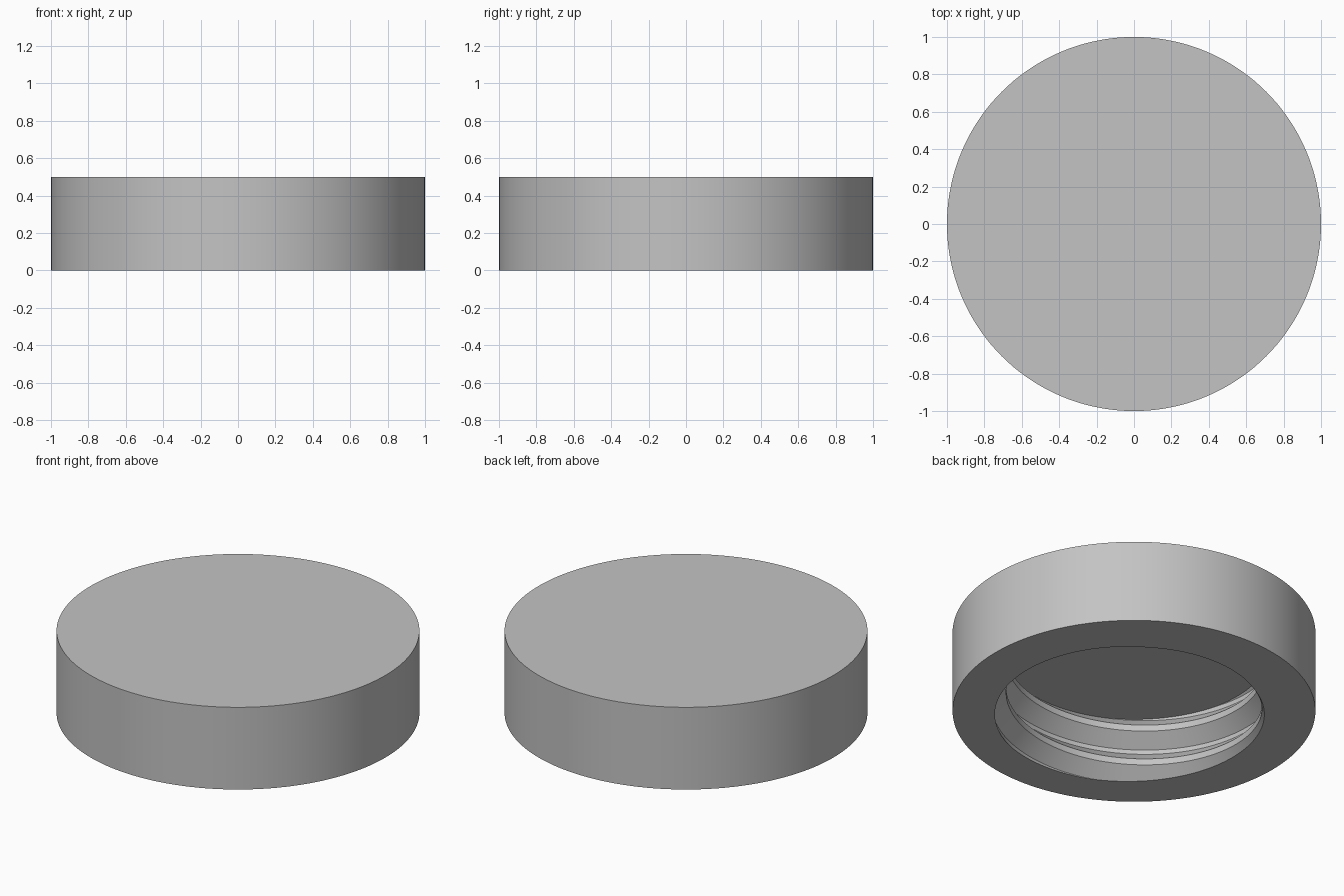
import bpy
import bmesh
from math import cos, sin, radians, pi

if "Cube" in bpy.data.objects:
    bpy.data.objects.remove(bpy.data.objects["Cube"], do_unlink=True)

SEGMENTS = 144
RADIUS, HEIGHT, DEPTH = 1.0, 0.5, 0.4       # outer size and depth of the bore
CREST, ROOT, PITCH = 0.705, 0.785, 0.215    # thread radii and rise per turn
START = radians(88)                         # angle where the crest meets the rim
# One thread pitch: (height from the crest middle, radius)
PROFILE = [(-0.019, CREST), (0.019, CREST), (0.094, ROOT), (0.121, ROOT)]

bm = bmesh.new()
cache = {}


def vert(radius, angle, z):
    """Return a shared vertex at cylindrical coordinates."""
    co = (radius * cos(angle), radius * sin(angle), z)
    key = tuple(round(c, 5) for c in co)
    if key not in cache:
        cache[key] = bm.verts.new(co)
    return cache[key]


def face(*corners):
    """Make a face, skipping collapsed corners."""
    unique = list(dict.fromkeys(corners))
    if len(unique) > 2 and not bm.faces.get(unique):
        bm.faces.new(unique)


def clip(points, limit, below):
    """Collapse the profile points past a limit onto the limit."""
    for (z0, r0), (z1, r1) in zip(points, points[1:]):
        if z0 <= limit < z1:
            edge = (limit, r0 + (r1 - r0) * (limit - z0) / (z1 - z0))
    return [edge if (z < limit if below else z > limit) else (z, r) for z, r in points]


def thread_column(angle):
    """Vertices of the bore wall at one angle, from rim to ceiling."""
    lift = PITCH * (angle - START) / (2 * pi)
    points = [(lift + turn * PITCH + dz, r) for turn in range(-3, 5) for dz, r in PROFILE]
    points = clip(clip(points, 0, True), DEPTH, False)
    return [vert(r, angle, z) for z, r in points]


angles = [2 * pi * i / SEGMENTS for i in range(SEGMENTS + 1)]
columns = [thread_column(a) for a in angles]
ceiling_center = vert(0, 0, DEPTH)

for a, b, left, right in zip(angles, angles[1:], columns, columns[1:]):
    low_a, low_b = vert(RADIUS, a, 0), vert(RADIUS, b, 0)
    # Outer wall
    face(low_a, low_b, vert(RADIUS, b, HEIGHT), vert(RADIUS, a, HEIGHT))
    # Bottom rim
    face(low_b, low_a, left[0], right[0])
    # Threaded bore wall
    for row in range(len(left) - 1):
        face(right[row], left[row], left[row + 1], right[row + 1])
    # Bore ceiling
    face(right[-1], left[-1], ceiling_center)

# Flat top
face(*[vert(RADIUS, a, HEIGHT) for a in angles[:-1]])
bmesh.ops.recalc_face_normals(bm, faces=bm.faces)

mesh = bpy.data.meshes.new("threaded_cap")
bm.to_mesh(mesh)
bm.free()

# Plain grey material
grey = bpy.data.materials.new("light_grey")
grey.use_nodes = True
color = (0.55, 0.55, 0.55, 1)
grey.diffuse_color = color
grey.node_tree.nodes["Principled BSDF"].inputs["Base Color"].default_value = color
mesh.materials.append(grey)

cap = bpy.data.objects.new("threaded_cap", mesh)
bpy.context.collection.objects.link(cap)
bpy.context.view_layer.objects.active = cap
cap.select_set(True)
bpy.ops.object.shade_smooth_by_angle(angle=radians(25))
